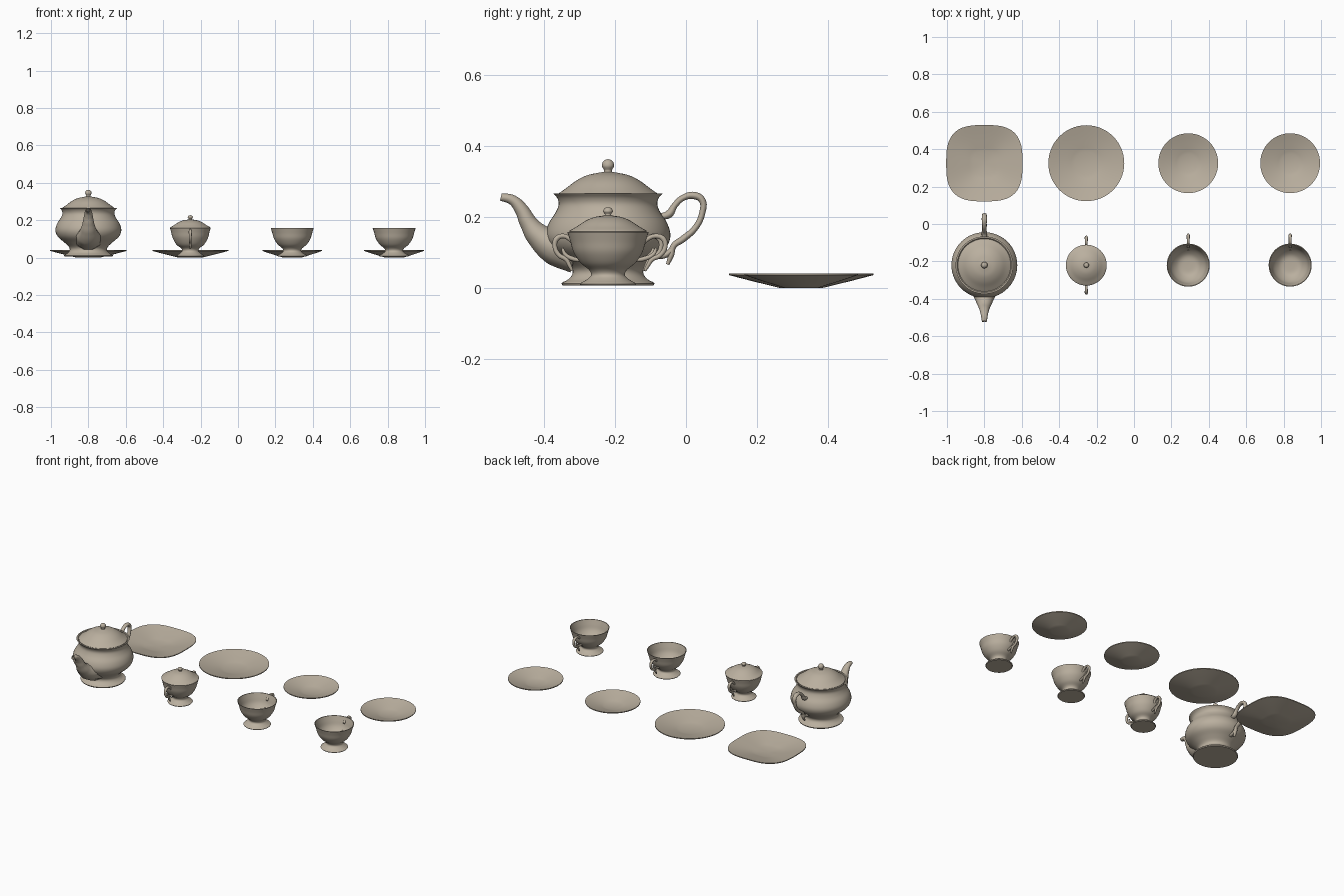
import bpy, bmesh, math
from mathutils import Vector

if "Cube" in bpy.data.objects:
    bpy.data.objects.remove(bpy.data.objects["Cube"], do_unlink=True)

COLOUR = (0.49, 0.43, 0.345, 1)
clay = bpy.data.materials.new("beige porcelain")
clay.use_nodes = True
clay.diffuse_color = COLOUR
clay.node_tree.nodes["Principled BSDF"].inputs["Base Color"].default_value = COLOUR

ROW = -0.22        # y of the vessels
PLATE_ROW = 0.325  # y of the plates


def finish(ob, angle=40):
    ob.data.materials.clear()
    ob.data.materials.append(clay)
    bpy.ops.object.select_all(action='DESELECT')
    ob.select_set(True)
    bpy.context.view_layer.objects.active = ob
    bpy.ops.object.shade_smooth_by_angle(angle=math.radians(angle))


def smooth(points, steps=4):
    """Catmull-Rom curve through (radius, height) points."""
    p = [Vector(q) for q in points]
    p = [2 * p[0] - p[1]] + p + [2 * p[-1] - p[-2]]
    out = []
    for a, b, c, d in zip(p, p[1:], p[2:], p[3:]):
        for i in range(steps):
            t = i / steps
            out.append(0.5 * (2 * b + (c - a) * t + (2 * a - 5 * b + 4 * c - d) * t * t
                              + (3 * b - a - 3 * c + d) * t ** 3))
    return out + [p[-2]]


def lathe(name, sections, x, y, power=2, segments=56):
    """Turn smooth profile sections, joined at sharp corners; power > 2 squares the outline."""
    profile = []
    for s in sections:
        pts = smooth(s) if len(s) > 2 else [Vector(q) for q in s]
        profile += pts if not profile else pts[1:]
    bm = bmesh.new()
    rings = []
    for r, z in profile:
        if r < 1e-4:
            rings.append([bm.verts.new((0, 0, z))] * segments)
            continue
        ring = []
        for i in range(segments):
            a = math.tau * i / segments
            c, s = math.cos(a), math.sin(a)
            k = r * (abs(c) ** power + abs(s) ** power) ** (-1 / power)
            ring.append(bm.verts.new((k * c, k * s, z)))
        rings.append(ring)
    for lo, hi in zip(rings, rings[1:]):
        for i in range(segments):
            j = (i + 1) % segments
            corners = list(dict.fromkeys((lo[i], lo[j], hi[j], hi[i])))
            if len(corners) > 2:
                bm.faces.new(corners)
    bmesh.ops.recalc_face_normals(bm, faces=bm.faces)
    me = bpy.data.meshes.new(name)
    bm.to_mesh(me)
    bm.free()
    ob = bpy.data.objects.new(name, me)
    ob.location = (x, y, 0)
    bpy.context.collection.objects.link(ob)
    finish(ob)
    return ob


def tube(name, path, x, side=1, widen=1.0, caps=True):
    """Sweep a round section along (distance from axis, height, radius) points."""
    cu = bpy.data.curves.new(name, 'CURVE')
    cu.dimensions = '3D'
    cu.bevel_depth = 1
    cu.bevel_resolution = 3
    cu.resolution_u = 6
    cu.use_fill_caps = caps
    sp = cu.splines.new('BEZIER')
    sp.bezier_points.add(len(path) - 1)
    for bp, (d, z, r) in zip(sp.bezier_points, path):
        bp.co = (0, side * d, z)
        bp.radius = r
        bp.handle_left_type = bp.handle_right_type = 'AUTO'
    ob = bpy.data.objects.new(name, cu)
    ob.location = (x, ROW, 0)
    ob.scale.x = widen
    bpy.context.collection.objects.link(ob)
    bpy.ops.object.select_all(action='DESELECT')
    ob.select_set(True)
    bpy.context.view_layer.objects.active = ob
    bpy.ops.object.convert(target='MESH')
    ob = bpy.context.view_layer.objects.active
    finish(ob, 60)
    return ob


# Teapot body, lid, spout and handle
POT = -0.8
lathe("teapot_body", [
    [(0, 0.006), (0.128, 0.006)],
    [(0.128, 0.006), (0.13, 0.014), (0.112, 0.024), (0.1, 0.04), (0.104, 0.058),
     (0.13, 0.083), (0.163, 0.112), (0.176, 0.145), (0.168, 0.18), (0.148, 0.212),
     (0.139, 0.235), (0.143, 0.253), (0.154, 0.266)],
    [(0.154, 0.266), (0.146, 0.266)],
    [(0.146, 0.266), (0.138, 0.256), (0.132, 0.24), (0.1, 0.236), (0, 0.235)],
], POT, ROW)
lathe("teapot_lid", [
    [(0, 0.25), (0.14, 0.256)],
    [(0.14, 0.256), (0.141, 0.265)],
    [(0.141, 0.265), (0.118, 0.281), (0.09, 0.302), (0.06, 0.317), (0.03, 0.324), (0.012, 0.327)],
    [(0.012, 0.327), (0.011, 0.332), (0.017, 0.343), (0.015, 0.354), (0.008, 0.361), (0, 0.363)],
], POT, ROW)
spout = tube("teapot_spout", [
    (0.09, 0.1, 0.062), (0.15, 0.117, 0.055), (0.196, 0.147, 0.037), (0.224, 0.183, 0.026),
    (0.245, 0.222, 0.02), (0.27, 0.248, 0.015), (0.302, 0.256, 0.011)],
    POT, side=-1, widen=1.2, caps=False)
wall = spout.modifiers.new("wall", 'SOLIDIFY')
wall.thickness = 0.003
tube("teapot_handle", [
    (0.145, 0.2, 0.009), (0.172, 0.208, 0.012), (0.188, 0.232, 0.009), (0.212, 0.254, 0.009),
    (0.245, 0.26, 0.011), (0.266, 0.246, 0.01), (0.266, 0.212, 0.009), (0.247, 0.17, 0.009),
    (0.212, 0.138, 0.01), (0.185, 0.118, 0.009), (0.178, 0.092, 0.009), (0.168, 0.066, 0.005)],
    POT, widen=1.3)
tube("teapot_handle_scroll", [
    (0.135, 0.088, 0.008), (0.16, 0.092, 0.009), (0.18, 0.106, 0.009)], POT, widen=1.3)


# Shared small handle with a scroll at its foot
def small_handle(name, x, side=1, reach=1.0):
    base = 0.085
    loop = [(0.096, 0.122, 0.006), (0.112, 0.138, 0.007), (0.135, 0.146, 0.007),
            (0.156, 0.138, 0.008), (0.161, 0.115, 0.007), (0.147, 0.092, 0.007),
            (0.124, 0.08, 0.007), (0.113, 0.064, 0.006), (0.104, 0.048, 0.004)]
    scroll = [(0.08, 0.078, 0.006), (0.105, 0.083, 0.007), (0.128, 0.095, 0.006),
              (0.136, 0.112, 0.004)]
    for part, path in (("", loop), ("_scroll", scroll)):
        path = [(base + (d - base) * reach, z, r) for d, z, r in path]
        tube(name + part, path, x, side, widen=1.1)


FOOT = [(0.076, 0.006), (0.079, 0.012), (0.062, 0.022), (0.048, 0.035), (0.053, 0.05)]

# Sugar bowl with lid and two handles
BOWL = -0.255
lathe("sugar_bowl", [
    [(0, 0.006), (0.07, 0.006)],
    [(r * 0.92, z) for r, z in FOOT] + [(0.074, 0.07), (0.094, 0.105), (0.102, 0.135), (0.108, 0.156)],
    [(0.108, 0.156), (0.09, 0.156)],
    [(0.09, 0.156), (0, 0.15)],
], BOWL, ROW)
lathe("sugar_bowl_lid", [
    [(0, 0.154), (0.107, 0.156)],
    [(0.107, 0.156), (0.108, 0.161), (0.088, 0.173), (0.065, 0.188), (0.04, 0.199), (0.01, 0.204)],
    [(0.01, 0.204), (0.009, 0.208), (0.014, 0.216), (0.009, 0.225), (0, 0.227)],
], BOWL, ROW)
for label, side in (("front", -1), ("back", 1)):
    small_handle("sugar_bowl_handle_" + label, BOWL, side, 0.85)

# Two open cups and their saucers
for label, x in (("right", 0.29), ("left", 0.835)):
    lathe("cup_" + label, [
        [(0, 0.006), (0.076, 0.006)],
        FOOT + [(0.077, 0.07), (0.097, 0.1), (0.106, 0.13), (0.115, 0.158)],
        [(0.115, 0.158), (0.111, 0.158)],
        [(0.111, 0.158), (0.102, 0.13), (0.092, 0.1), (0.072, 0.074), (0.045, 0.057), (0, 0.054)],
    ], x, ROW)
    small_handle("cup_handle_" + label, x)


def plate(name, x, radius, power=2):
    flat = radius * 0.3
    lathe(name, [
        [(0, 0), (flat, 0)],
        [(flat, 0), (radius * 0.7, 0.02), (radius, 0.036)],
        [(radius, 0.036), (radius, 0.041)],
        [(radius, 0.041), (radius * 0.7, 0.026), (flat, 0.008)],
        [(flat, 0.008), (0, 0.006)],
    ], x, PLATE_ROW, power)


plate("square_plate", POT, 0.204, 3)
plate("round_plate", BOWL, 0.203)
plate("saucer_right", 0.29, 0.16)
plate("saucer_left", 0.835, 0.16)
